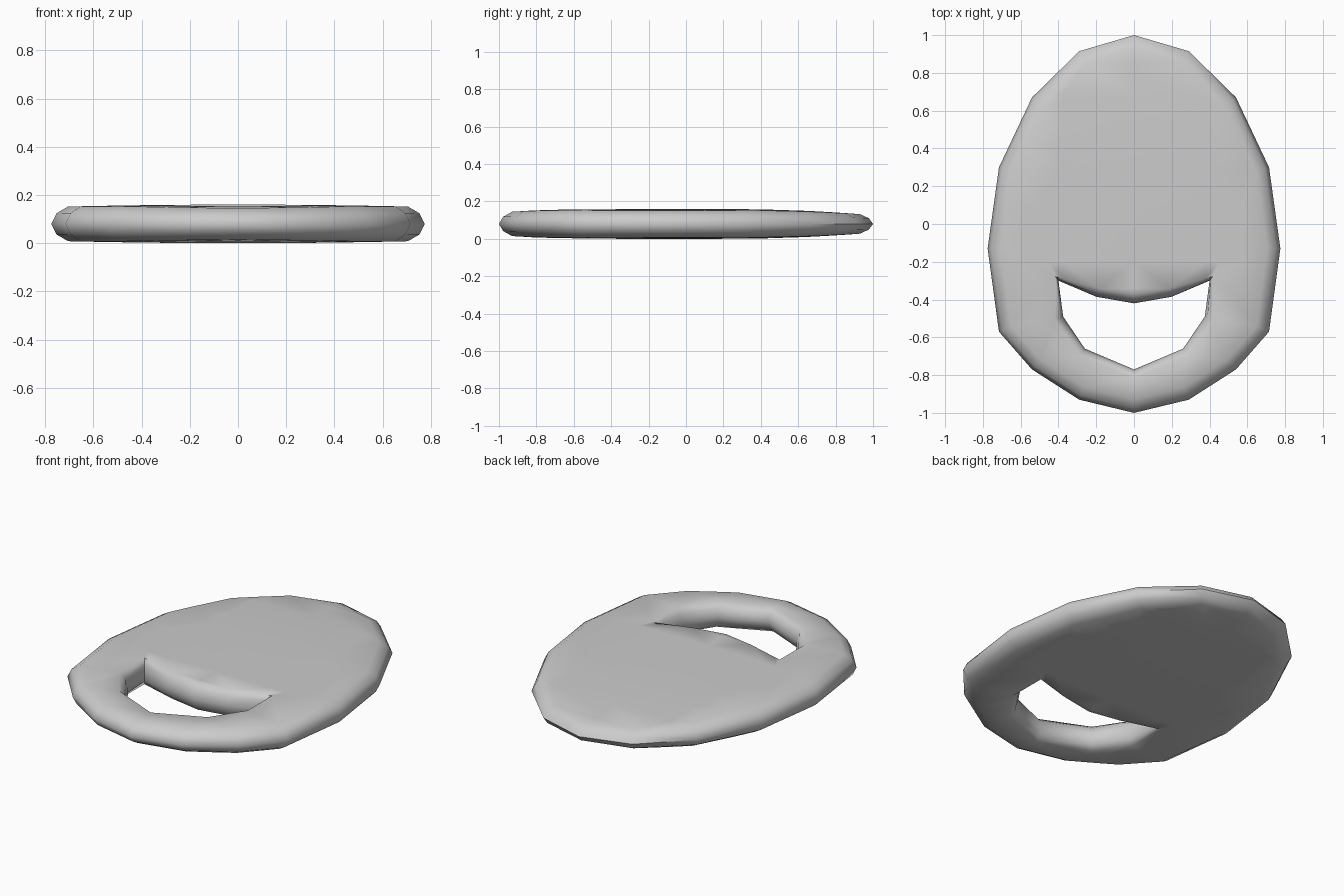
import bpy, bmesh
from mathutils import Vector

if "Cube" in bpy.data.objects:
    bpy.data.objects.remove(bpy.data.objects["Cube"])

MID = 0.08  # half thickness level

# half outlines (x >= 0), mirrored below
OUTER = [(0, 1), (.29, .915), (.54, .67), (.715, .30), (.775, -.13),
         (.715, -.57), (.54, -.77), (.29, -.93), (0, -1)]
HOLE = [(0, -.42), (.2, -.385), (.4, -.30), (.375, -.49), (.26, -.66), (0, -.77)]
# edge profile: inset, fraction of local half thickness
EDGE = [(.07, -1), (.022, -.62), (0, 0), (.022, .62), (.07, 1)]


def mirrored(half):
    pts = half + [(-x, y) for x, y in half[-2:0:-1]]
    return [Vector(p) for p in pts]


def half_thickness(x, y):
    """Gently domed, thinner toward the back and front tips."""
    return (.08 - .008 * (x / .7) ** 2
            - .027 * (max(0, y - .2) / .72) ** 2
            - .015 * (max(0, -y - .5) / .43) ** 2)


def offset(pts, d):
    out = []
    for i, p in enumerate(pts):
        a = (p - pts[i - 1]).normalized()
        b = (pts[(i + 1) % len(pts)] - p).normalized()
        t = (a + b).normalized()
        # clockwise loops: inward is to the right; soften at sharp corners
        k = 0.6 if a.dot(b) < 0 else 1.0
        out.append(p + Vector((t.y, -t.x)) * d * k)
    return out


bm = bmesh.new()


def rounded_wall(pts, scale):
    rings = []
    for inset, frac in EDGE:
        rings.append([bm.verts.new((p.x, p.y, MID + frac * half_thickness(p.x, p.y)))
                      for p in offset(pts, inset * scale)])
    n = len(pts)
    for lo, hi in zip(rings, rings[1:]):
        for i in range(n):
            j = (i + 1) % n
            bm.faces.new((lo[i], lo[j], hi[j], hi[i]))
    return rings[0], rings[-1]


# outer rim and hole rim
outer_ends = rounded_wall(mirrored(OUTER), 1)
hole_ends = rounded_wall(mirrored(HOLE), -.65)

# domed top and bottom skins with the hole left open
for k, side in ((0, -1), (1, 1)):
    edges = []
    for ring in (outer_ends[k], hole_ends[k]):
        edges += [bm.edges.get((ring[i - 1], ring[i])) for i in range(len(ring))]
    fill = bmesh.ops.triangle_fill(bm, edges=edges, use_beauty=True, normal=(0, 0, side))
    faces = [g for g in fill['geom'] if isinstance(g, bmesh.types.BMFace)]
    cuts = [((x, 0, 0), (1, 0, 0)) for x in (-.38, 0, .38)]
    cuts += [((0, y, 0), (0, 1, 0)) for y in (-.2, .1, .4, .68)]
    for co, no in cuts:
        geom = set(faces)
        for f in faces:
            geom.update(f.edges)
            geom.update(f.verts)
        res = bmesh.ops.bisect_plane(bm, geom=list(geom), dist=1e-4, plane_co=co, plane_no=no)
        faces = [g for g in res['geom'] if isinstance(g, bmesh.types.BMFace)]
    for v in {v for f in faces for v in f.verts}:
        v.co.z = MID + side * half_thickness(v.co.x, v.co.y)

bmesh.ops.triangulate(bm, faces=[f for f in bm.faces if len(f.verts) > 4])
bmesh.ops.recalc_face_normals(bm, faces=bm.faces[:])
for f in bm.faces:
    f.smooth = True

mesh = bpy.data.meshes.new("oval_tag")
bm.to_mesh(mesh)
bm.free()
tag = bpy.data.objects.new("oval_tag", mesh)
bpy.context.collection.objects.link(tag)
bpy.context.view_layer.objects.active = tag
tag.select_set(True)
bpy.ops.object.shade_smooth_by_angle(angle=1.05)
